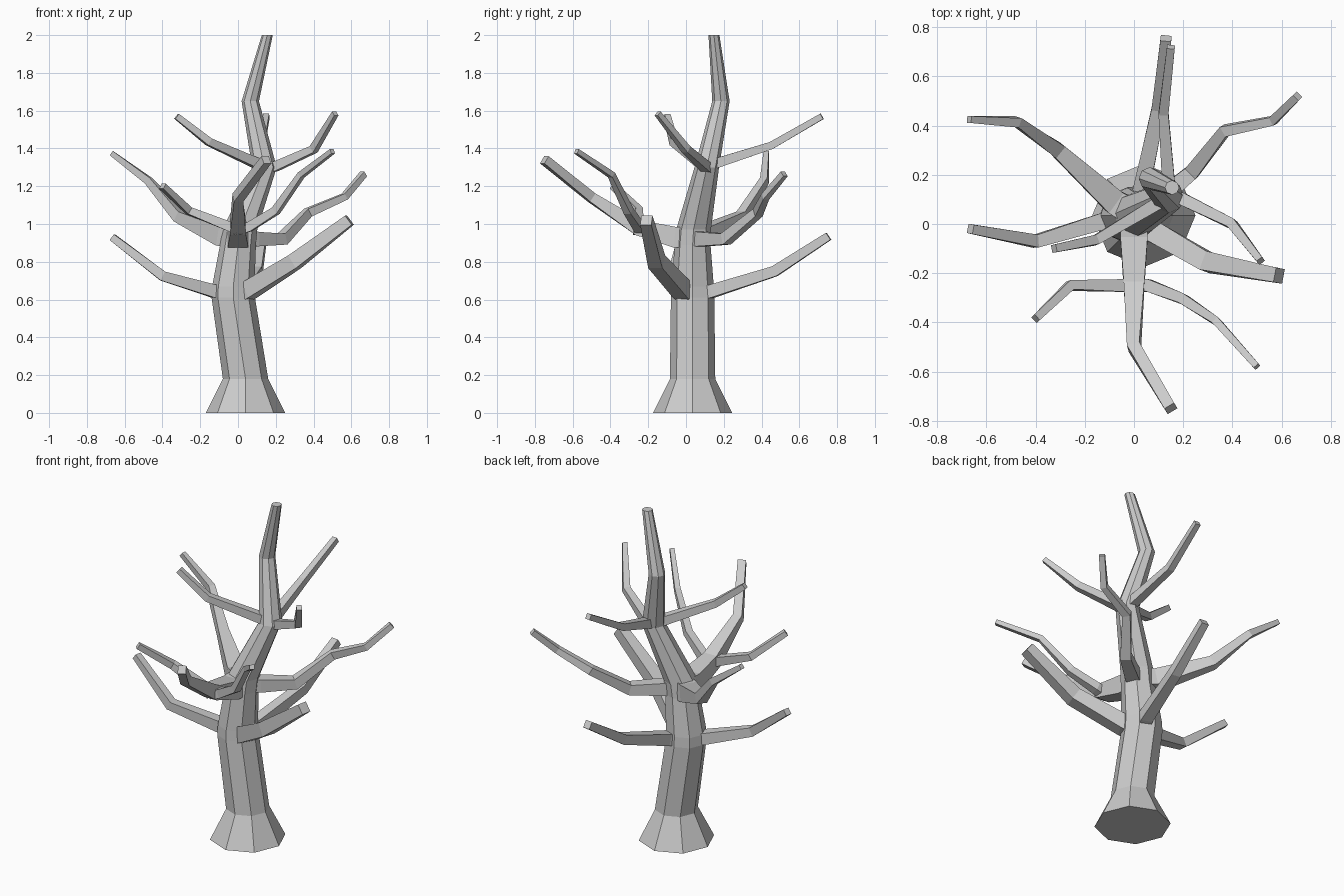
import bpy
import math
from mathutils import Vector


def make_mesh(name, rings):
    """Skin a list of equal-sized vertex rings and cap both ends."""
    n = len(rings[0])
    verts = [v for ring in rings for v in ring]
    faces = [tuple(reversed(range(n)))]
    for r in range(len(rings) - 1):
        for i in range(n):
            j = (i + 1) % n
            faces.append((r * n + i, r * n + j, (r + 1) * n + j, (r + 1) * n + i))
    faces.append(tuple(range(len(verts) - n, len(verts))))
    mesh = bpy.data.meshes.new(name)
    mesh.from_pydata(verts, [], faces)
    obj = bpy.data.objects.new(name, mesh)
    bpy.context.collection.objects.link(obj)
    return obj


def branch(name, *path):
    """Square tapering limb; each point is x, y, z, half width."""
    pts = [Vector(p[:3]) for p in path]
    rings = []
    for i, p in enumerate(pts):
        before = (p - pts[i - 1]).normalized() if i > 0 else Vector()
        after = (pts[i + 1] - p).normalized() if i < len(pts) - 1 else Vector()
        t = (before + after).normalized()
        side = t.cross(Vector((0, 0, 1))).normalized()
        up = side.cross(t)
        h = path[i][3]
        rings.append([p + side * h * a + up * h * b
                      for a, b in ((-1, -1), (1, -1), (1, 1), (-1, 1))])
        # keep winding outward along the travel direction
        rings[-1].reverse() if side.cross(up).dot(t) < 0 else None
    return make_mesh(name, rings)


# Trunk: eight-sided, flared at the foot: x, y, z, radius
trunk = [(0.04, 0.035, 0, 0.21), (0.04, 0.035, 0.18, 0.12),
         (-0.025, 0.035, 0.61, 0.115), (-0.025, 0.035, 0.67, 0.112),
         (0.0, 0.035, 0.89, 0.095), (0.01, 0.04, 0.97, 0.092),
         (0.14, 0.11, 1.3, 0.065), (0.065, 0.185, 1.65, 0.046),
         (0.155, 0.148, 2.0, 0.029)]
make_mesh("trunk", [[(x + r * math.cos(k * math.pi / 4),
                      y + r * math.sin(k * math.pi / 4), z) for k in range(8)]
                    for x, y, z, r in trunk])

# Low branches
branch("low_right_branch", (0.0, 0.02, 0.61, 0.04), (0.06, -0.02, 0.65, 0.045),
       (0.3, -0.155, 0.80, 0.04), (0.59, -0.21, 1.02, 0.03))
branch("low_left_branch", (-0.05, 0.03, 0.635, 0.036), (-0.13, 0.01, 0.645, 0.034),
       (-0.4, -0.07, 0.725, 0.026), (-0.665, -0.02, 0.93, 0.019))
branch("low_back_branch", (0.0, 0.07, 0.63, 0.036), (0.03, 0.14, 0.645, 0.034),
       (0.1, 0.47, 0.75, 0.028), (0.13, 0.755, 0.935, 0.022))

# Middle branches, with the front one forking in three
branch("middle_front_branch", (0, 0.04, 0.93, 0.058), (0, -0.06, 0.93, 0.055),
       (0, -0.25, 0.98, 0.042), (0.0, -0.5, 1.14, 0.026), (0.15, -0.75, 1.34, 0.023))
branch("front_right_fork", (0.0, -0.25, 0.97, 0.028), (0.06, -0.25, 0.985, 0.025),
       (0.2, -0.305, 1.07, 0.021), (0.335, -0.395, 1.26, 0.016), (0.5, -0.58, 1.385, 0.013))
branch("front_left_fork", (0.0, -0.25, 0.97, 0.03), (-0.04, -0.25, 0.985, 0.026),
       (-0.26, -0.25, 1.07, 0.02), (-0.4, -0.385, 1.2, 0.016))
branch("middle_back_left_branch", (-0.01, 0.05, 0.93, 0.055), (-0.08, 0.09, 0.935, 0.05),
       (-0.31, 0.3, 1.04, 0.03), (-0.475, 0.415, 1.23, 0.02), (-0.67, 0.425, 1.375, 0.014))
branch("middle_back_right_branch", (0.03, 0.05, 0.925, 0.042), (0.09, 0.09, 0.92, 0.038),
       (0.235, 0.21, 0.92, 0.03), (0.37, 0.38, 1.06, 0.023),
       (0.565, 0.42, 1.145, 0.018), (0.665, 0.52, 1.265, 0.016))

# High branches
branch("high_back_branch", (0.14, 0.11, 1.31, 0.028), (0.14, 0.17, 1.325, 0.026),
       (0.12, 0.45, 1.415, 0.02), (0.15, 0.72, 1.57, 0.016))
branch("high_right_branch", (0.14, 0.12, 1.29, 0.026), (0.2, 0.1, 1.305, 0.025),
       (0.4, 0.0, 1.395, 0.02), (0.515, -0.15, 1.585, 0.014))
branch("high_left_branch", (0.14, 0.11, 1.31, 0.028), (0.09, 0.08, 1.325, 0.026),
       (-0.155, -0.065, 1.435, 0.02), (-0.325, -0.1, 1.57, 0.016))
